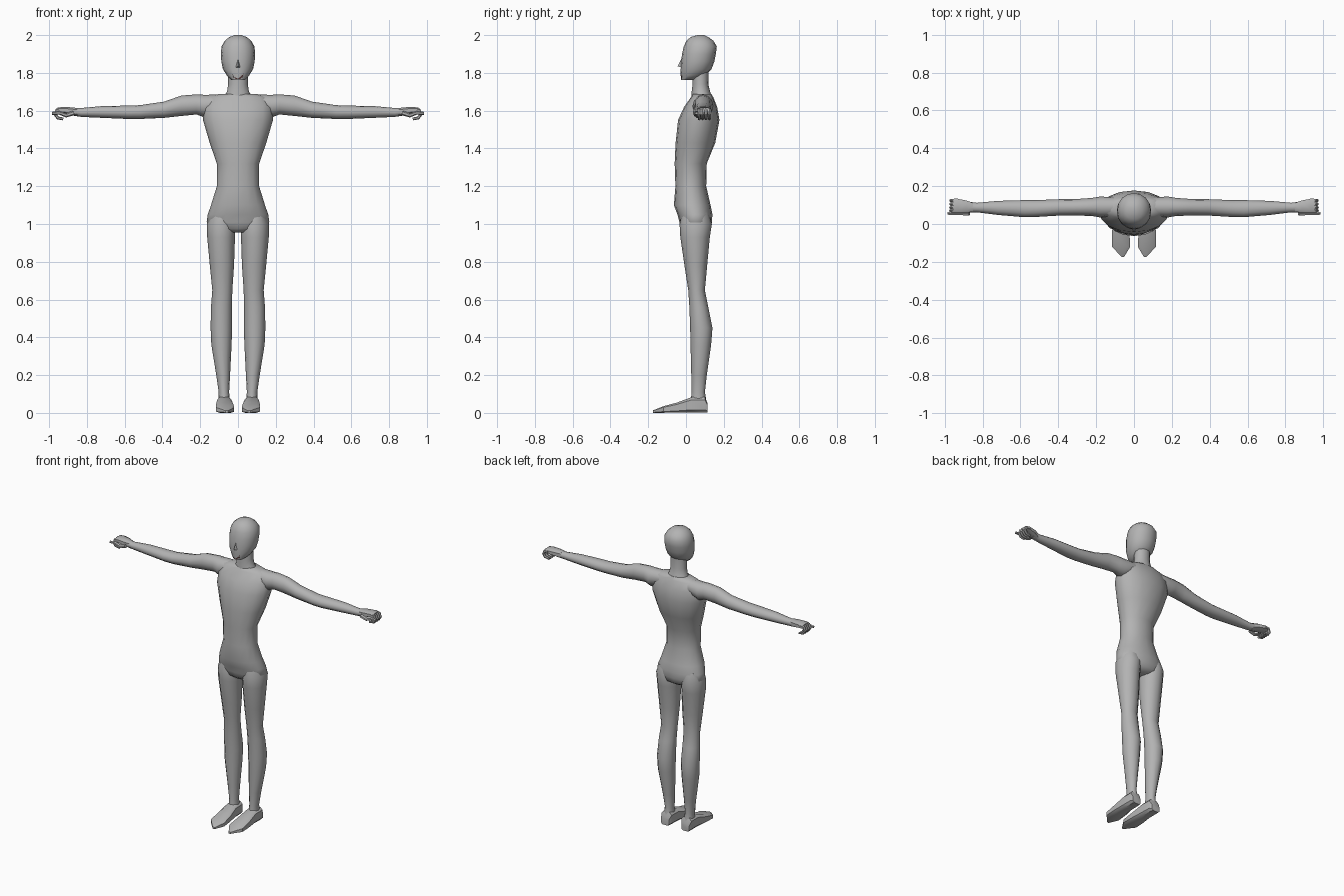
import bpy, bmesh, math
from mathutils import Vector


def material(name, c):
    m = bpy.data.materials.new(name)
    m.diffuse_color = (*c, 1)
    return m


GREY = material("body grey", (0.45, 0.45, 0.45))
DARK = material("mouth dark", (0.06, 0.025, 0.025))


def finish(name, bm, mat, mirror=False, angle=50):
    bmesh.ops.recalc_face_normals(bm, faces=bm.faces)
    me = bpy.data.meshes.new(name)
    bm.to_mesh(me)
    bm.free()
    me.materials.append(mat)
    ob = bpy.data.objects.new(name, me)
    bpy.context.collection.objects.link(ob)
    bpy.context.view_layer.objects.active = ob
    ob.select_set(True)
    bpy.ops.object.shade_smooth_by_angle(angle=math.radians(angle))
    ob.select_set(False)
    if mirror:
        ob.modifiers.new("mirror", 'MIRROR')
    return ob


def loft(name, rings, place, n=12, power=2.0, mirror=False, angle=50):
    """Skin rings (t, u0, u1, v0, v1); place(t, u, v) gives the point."""
    bm = bmesh.new()
    loops = []
    for t, u0, u1, v0, v1 in rings:
        loop = []
        for i in range(n):
            a = math.tau * (i + 0.5 * (n == 8)) / n
            c, s = math.cos(a), math.sin(a)
            u = math.copysign(abs(c) ** (2 / power), c)
            v = math.copysign(abs(s) ** (2 / power), s)
            p = place(t, (u0 + u1) / 2 + u * (u1 - u0) / 2,
                      (v0 + v1) / 2 + v * (v1 - v0) / 2)
            loop.append(bm.verts.new(p))
        loops.append(loop)
    for a, b in zip(loops, loops[1:]):
        for i in range(n):
            j = (i + 1) % n
            bm.faces.new((a[i], a[j], b[j], b[i]))
    bm.faces.new(loops[0])
    bm.faces.new(loops[-1])
    return finish(name, bm, GREY, mirror, angle)


def upright(t, u, v):
    return (u, v, t)


def sideways(t, u, v):
    return (t, u, v)


def lengthways(t, u, v):
    return (u, t, v)


def sym(rows):
    return [(z, -r, r, y0, y1) for z, r, y0, y1 in rows]


# Torso from crotch to shoulder line
loft("torso", sym([
    (0.955, 0.05, 0.00, 0.10), (0.975, 0.13, -0.025, 0.13),
    (1.01, 0.166, -0.035, 0.137), (1.05, 0.16, -0.045, 0.14),
    (1.10, 0.143, -0.064, 0.13), (1.20, 0.112, -0.056, 0.107),
    (1.32, 0.112, -0.06, 0.11), (1.43, 0.15, -0.055, 0.155),
    (1.55, 0.185, -0.042, 0.177), (1.62, 0.185, -0.01, 0.165),
    (1.67, 0.16, 0.025, 0.145), (1.688, 0.10, 0.035, 0.135)]),
    upright, n=16, power=2.1)

# Neck
loft("neck", sym([
    (1.66, 0.085, 0.03, 0.14), (1.70, 0.058, 0.03, 0.128),
    (1.74, 0.052, 0.035, 0.118), (1.82, 0.052, 0.03, 0.12)]), upright)

# Head, with a flat-bottomed jaw and a raised back of the skull
head = loft("head", sym([
    (1.762, 0.034, -0.026, 0.05), (1.785, 0.058, -0.028, 0.10),
    (1.82, 0.080, -0.028, 0.135), (1.86, 0.088, -0.026, 0.15),
    (1.90, 0.091, -0.021, 0.158), (1.94, 0.087, -0.012, 0.163),
    (1.97, 0.070, 0.002, 0.145), (1.99, 0.046, 0.025, 0.118),
    (2.00, 0.018, 0.06, 0.095)]), upright, n=16, power=2.1)

# Nose
bm = bmesh.new()
pts = [(0, -0.024, 1.875), (-0.013, -0.024, 1.828), (0.013, -0.024, 1.828),
       (0, -0.045, 1.835), (0, -0.015, 1.85)]
bmesh.ops.convex_hull(bm, input=[bm.verts.new(p) for p in pts])
finish("nose", bm, GREY)

# Mouth plate
bm = bmesh.new()
outline = [(-0.03, 1.80), (0.03, 1.80), (0.024, 1.778), (0.01, 1.767),
           (-0.01, 1.767), (-0.024, 1.778)]
face = bm.faces.new([bm.verts.new((x, -0.031 + abs(x) * 0.33, z))
                     for x, z in outline])
ext = bmesh.ops.extrude_face_region(bm, geom=[face])
bmesh.ops.translate(bm, vec=(0, 0.008, 0),
                    verts=[v for v in ext["geom"]
                           if isinstance(v, bmesh.types.BMVert)])
finish("mouth", bm, DARK, angle=20)

# Legs
loft("leg", [
    (0.065, 0.042, 0.105, 0.025, 0.108), (0.11, 0.047, 0.102, 0.03, 0.10),
    (0.20, 0.042, 0.115, 0.028, 0.11), (0.36, 0.034, 0.141, 0.024, 0.133),
    (0.45, 0.031, 0.145, 0.022, 0.14), (0.56, 0.032, 0.143, 0.018, 0.118),
    (0.65, 0.03, 0.136, 0.012, 0.10), (0.78, 0.021, 0.149, -0.008, 0.112),
    (0.93, 0.016, 0.163, -0.03, 0.126), (1.00, 0.012, 0.165, -0.034, 0.137),
    (1.06, 0.03, 0.145, -0.02, 0.12)], upright, mirror=True)

# Feet, pointed at the toes
loft("foot", [
    (0.115, 0.045, 0.105, 0.0, 0.05), (0.10, 0.035, 0.112, 0.0, 0.085),
    (0.03, 0.033, 0.112, 0.0, 0.085), (-0.05, 0.022, 0.118, 0.0, 0.055),
    (-0.12, 0.018, 0.118, 0.0, 0.036), (-0.174, 0.052, 0.066, 0.0, 0.014)],
    lengthways, n=8, power=4, mirror=True, angle=40)

# Arms
loft("arm", [
    (0.08, 0.04, 0.14, 1.60, 1.685), (0.18, 0.035, 0.145, 1.565, 1.684),
    (0.22, 0.042, 0.138, 1.58, 1.686), (0.30, 0.045, 0.132, 1.572, 1.68),
    (0.39, 0.045, 0.131, 1.562, 1.648), (0.52, 0.037, 0.126, 1.556, 1.629),
    (0.58, 0.036, 0.126, 1.556, 1.627), (0.72, 0.048, 0.122, 1.562, 1.624),
    (0.83, 0.062, 0.112, 1.567, 1.614), (0.88, 0.062, 0.118, 1.575, 1.616)],
    sideways, mirror=True)

# Hands: palm
loft("palm", [
    (0.85, 0.064, 0.112, 1.57, 1.615), (0.885, 0.058, 0.126, 1.578, 1.619),
    (0.93, 0.058, 0.134, 1.586, 1.62), (0.955, 0.062, 0.132, 1.588, 1.617)],
    sideways, n=8, power=3, mirror=True)


def digit(name, path, y, r, mirror=True):
    """Bent tapered finger following (x, z) points at a fixed y."""
    bm = bmesh.new()
    loops = []
    for k, (x, z) in enumerate(path):
        a = Vector(path[max(k - 1, 0)])
        b = Vector(path[min(k + 1, len(path) - 1)])
        d = (b - a).normalized()
        rr = r * (1 - 0.35 * k / (len(path) - 1))
        loops.append([bm.verts.new((
            x - d.y * rr * math.cos(w), y + rr * math.sin(w),
            z + d.x * rr * math.cos(w)))
            for w in (math.tau * i / 6 for i in range(6))])
    for a, b in zip(loops, loops[1:]):
        for i in range(6):
            j = (i + 1) % 6
            bm.faces.new((a[i], a[j], b[j], b[i]))
    bm.faces.new(loops[0])
    bm.faces.new(loops[-1])
    finish(name, bm, GREY, mirror)


# Curled fingers and the thumb
curl = [(0.93, 1.604), (0.958, 1.602), (0.967, 1.58), (0.955, 1.562),
        (0.925, 1.556)]
for i in range(4):
    digit(f"finger_{i + 1}", curl, 0.070 + i * 0.018, 0.0115)
digit("thumb", [(0.87, 1.588), (0.91, 1.575), (0.945, 1.588), (0.984, 1.586)],
      0.056, 0.0125)
